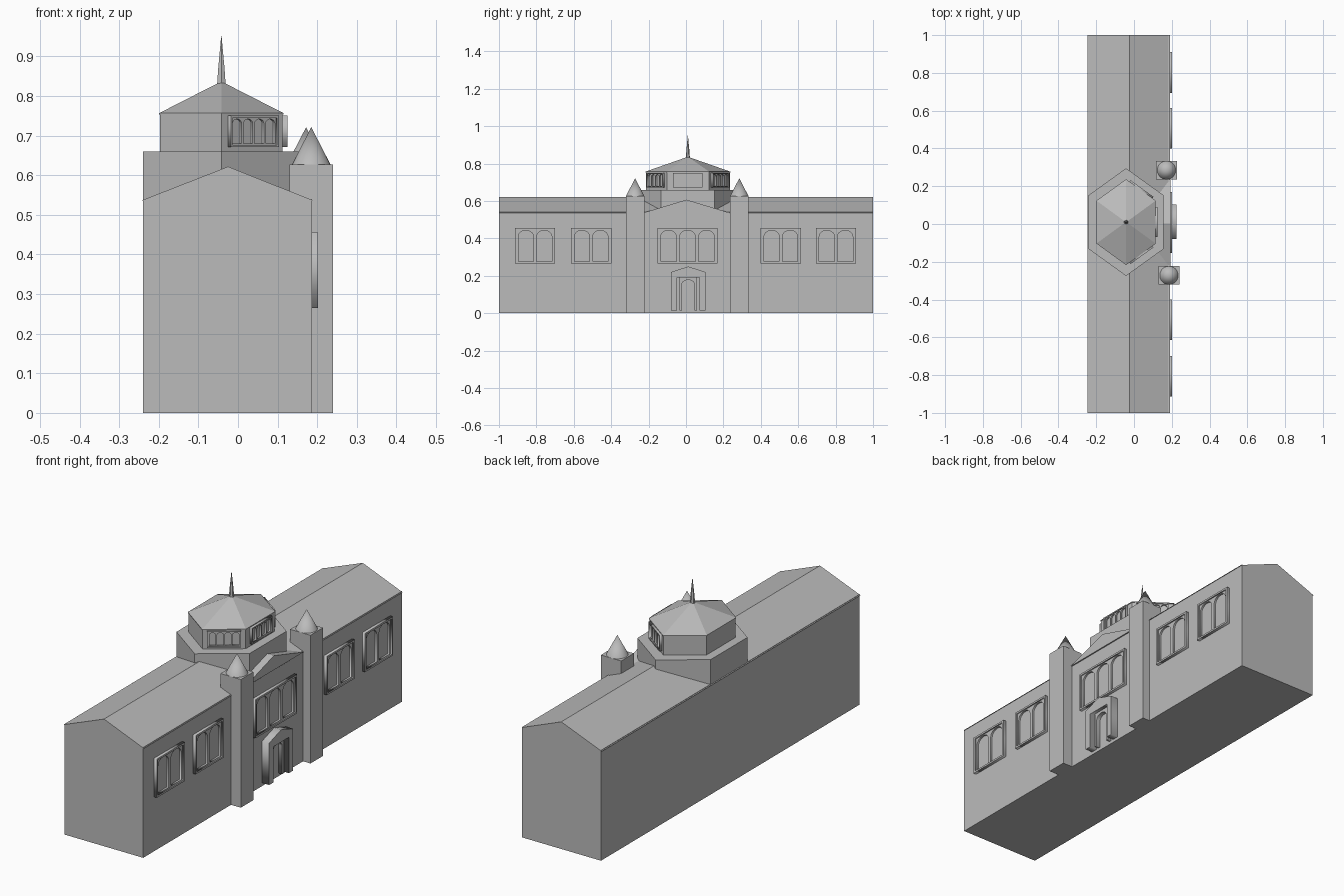
import bpy
import math
from mathutils import Matrix, Vector

cube = bpy.data.objects.get("Cube")
if cube:
    bpy.data.objects.remove(cube, do_unlink=True)

stone = bpy.data.materials.new("grey stone")
stone.use_nodes = True
grey = (0.5, 0.5, 0.5, 1)
stone.diffuse_color = grey
stone.node_tree.nodes["Principled BSDF"].inputs["Base Color"].default_value = grey


def add_mesh(name, verts, faces):
    mesh = bpy.data.meshes.new(name)
    mesh.from_pydata(verts, [], faces)
    mesh.materials.append(stone)
    obj = bpy.data.objects.new(name, mesh)
    bpy.context.collection.objects.link(obj)
    return obj


def loft(name, rings):
    """Closed solid through rings with equal point counts."""
    n = len(rings[0])
    faces = [tuple(reversed(range(n)))]
    for r in range(len(rings) - 1):
        a, b = r * n, (r + 1) * n
        faces += [(a + i, a + (i + 1) % n, b + (i + 1) % n, b + i) for i in range(n)]
    last = (len(rings) - 1) * n
    faces.append(tuple(range(last, last + n)))
    return add_mesh(name, [p for ring in rings for p in ring], faces)


def box(name, x0, x1, y0, y1, z0, z1):
    base = [(x0, y0), (x1, y0), (x1, y1), (x0, y1)]
    return loft(name, [[(x, y, z) for x, y in base] for z in (z0, z1)])


def cut_plate(name, outlines, depth, origin, normal):
    """Plate on a wall: first outline is the edge, the others are holes."""
    curve = bpy.data.curves.new(name, "CURVE")
    curve.dimensions = "2D"
    curve.fill_mode = "BOTH"
    curve.extrude = depth / 2
    for points in outlines:
        spline = curve.splines.new("POLY")
        spline.points.add(len(points) - 1)
        for p, (u, v) in zip(spline.points, points):
            p.co = (u, v, 0, 1)
        spline.use_cyclic_u = True
    helper = bpy.data.objects.new(name + " outline", curve)
    bpy.context.collection.objects.link(helper)
    graph = bpy.context.evaluated_depsgraph_get()
    mesh = bpy.data.meshes.new_from_object(helper.evaluated_get(graph))
    bpy.data.objects.remove(helper, do_unlink=True)
    mesh.materials.clear()
    mesh.materials.append(stone)
    out = Vector(normal).normalized()
    up = Vector((0, 0, 1))
    basis = Matrix((up.cross(out), up, out)).transposed().to_4x4()
    mesh.transform(Matrix.Translation(Vector(origin) + out * depth / 2) @ basis)
    obj = bpy.data.objects.new(name, mesh)
    bpy.context.collection.objects.link(obj)
    return obj


def rect(u0, u1, v0, v1):
    return [(u0, v0), (u1, v0), (u1, v1), (u0, v1)]


def arch(u0, u1, v0, v1, rise):
    mid, half = (u0 + u1) / 2, (u1 - u0) / 2
    top = [(mid + half * math.cos(math.pi * i / 10), v1 - rise + rise * math.sin(math.pi * i / 10))
           for i in range(11)]
    return [(u0, v0), (u1, v0)] + top


def arcade(name, count, width, height, origin, normal, rim, depth):
    """Rectangular surround with a thinner arched screen inside it."""
    w = width / 2
    inner = rect(-w + rim, w - rim, rim, height - rim)
    cut_plate(name + "_surround", [rect(-w, w, 0, height), inner], depth, origin, normal)
    bay = (width - 2 * rim) / count
    bar = bay * 0.09
    holes = []
    for i in range(count):
        u = -w + rim + i * bay
        holes.append(arch(u + bar, u + bay - bar, rim + 0.003, height - rim - 0.003, bay * 0.33))
    cut_plate(name + "_arches", [inner] + holes, depth * 0.6, origin, normal)


# Long hall with a pitched roof
box("hall_walls", -0.24, 0.187, -1, 1, 0, 0.54)
roof = [(-0.245, 0.536), (0.191, 0.536), (-0.025, 0.622)]
loft("hall_roof", [[(x, y, z) for x, z in roof] for y in (1, -1)])

# Cross gable over the entrance
gable = [(-0.228, 0.537), (0.233, 0.537), (0.003, 0.607)]
loft("entrance_gable", [[(x, y, z) for y, z in gable] for x in (-0.02, 0.192)])

# Flanking towers with conical caps
for side, x, y in (("right", 0.185, -0.272), ("left", 0.172, 0.285)):
    box(side + "_tower", x - 0.055, x + 0.055, y - 0.049, y + 0.049, 0, 0.627)
    bpy.ops.mesh.primitive_cone_add(vertices=32, radius1=0.049, radius2=0, depth=0.095,
                                    location=(x, y, 0.674))
    cone = bpy.context.object
    cone.name = side + "_tower_cap"
    cone.data.materials.append(stone)
    bpy.ops.object.shade_smooth_by_angle(angle=math.radians(35))

# Hexagonal lantern, stretched along the hall
CX, CY = -0.042, 0.01


def hexagon(hx, hy, z):
    shape = [(1, -0.5), (1, 0.5), (0, 1), (-1, 0.5), (-1, -0.5), (0, -1)]
    return [(CX + hx * x, CY + hy * y, z) for x, y in shape]


loft("lantern_base", [hexagon(0.198, 0.285, 0.5), hexagon(0.198, 0.285, 0.66)])
loft("lantern_drum", [hexagon(0.155, 0.224, 0.65), hexagon(0.155, 0.224, 0.755)])
loft("lantern_roof", [hexagon(0.157, 0.227, 0.753), hexagon(0.157, 0.227, 0.757),
                      hexagon(0.004, 0.004, 0.835)])
loft("spire", [hexagon(0.011, 0.011, 0.825), hexagon(0.008, 0.008, 0.87),
               hexagon(0.0005, 0.0005, 0.952)])

# Lantern arcades on the three entrance-side faces
arcade("lantern_window_middle", 4, 0.158, 0.08, (CX + 0.155, CY, 0.671), (1, 0, 0), 0.006, 0.012)
for label, s in (("right", -1), ("left", 1)):
    arcade("lantern_window_" + label, 4, 0.15, 0.08,
           (CX + 0.0775, CY + s * 0.168, 0.671), (0.112, s * 0.155, 0), 0.006, 0.012)

# Hall windows
windows = [(-0.807, 2, 0.215), (-0.507, 2, 0.215), (0.008, 3, 0.322),
           (0.507, 2, 0.215), (0.802, 2, 0.215)]
for i, (y, count, width) in enumerate(windows):
    arcade("hall_window_%d" % (i + 1), count, width, 0.19, (0.187, y, 0.265),
           (1, 0, 0), 0.009, 0.015)

# Gabled porch around an arched doorway
door = (0.187, 0.012, 0.015)
porch = [(-0.092, 0), (-0.06, 0), (-0.06, 0.175), (0.06, 0.175), (0.06, 0),
         (0.092, 0), (0.092, 0.205), (0, 0.235), (-0.092, 0.205)]
cut_plate("porch", [porch], 0.038, door, (1, 0, 0))
jamb = [(0.034, 0), (0.046, 0), (0.046, 0.175), (-0.046, 0.175), (-0.046, 0), (-0.034, 0)]
head = arch(-0.034, 0.034, 0, 0.163, 0.025)[2:]
cut_plate("door_surround", [jamb + head[::-1]], 0.02, door, (1, 0, 0))
